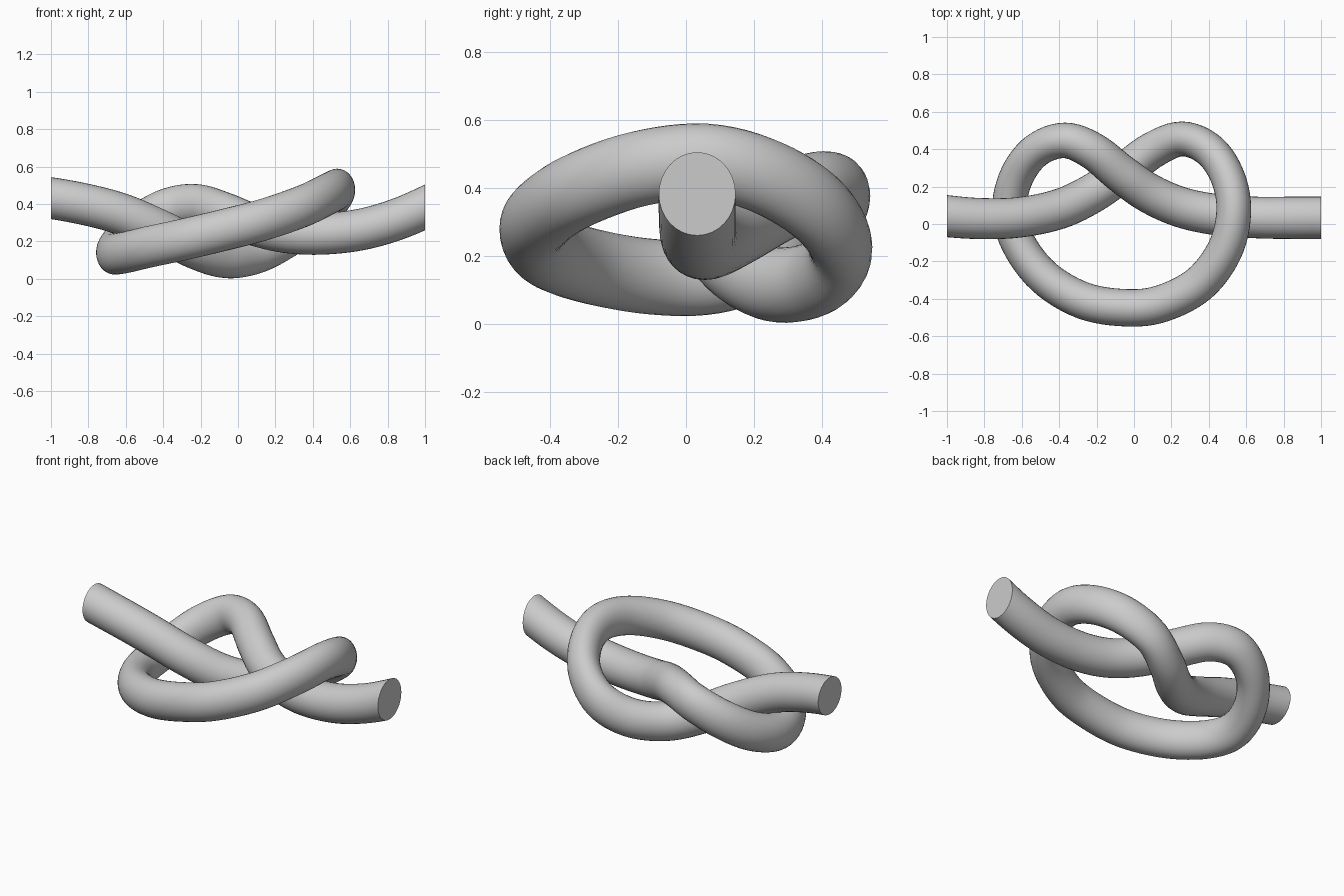
import bpy, bmesh, math
from mathutils import Vector

if "Cube" in bpy.data.objects:
    bpy.data.objects.remove(bpy.data.objects["Cube"])

# Rope path: x, y, z and half-width of the section (squeezed in the tight bends)
PATH = [
    (-1.30, 0.05, 0.46, 0.113), (-1.10, 0.05, 0.445, 0.113),
    (-0.85, 0.03, 0.405, 0.110), (-0.62, 0.035, 0.345, 0.108),
    (-0.40, 0.08, 0.25, 0.107), (-0.22, 0.165, 0.16, 0.105),
    (-0.06, 0.275, 0.114, 0.102), (0.10, 0.395, 0.14, 0.098),
    (0.26, 0.455, 0.225, 0.093), (0.41, 0.39, 0.335, 0.092),
    (0.505, 0.24, 0.43, 0.092), (0.533, 0.06, 0.477, 0.093),
    (0.485, -0.14, 0.455, 0.096), (0.35, -0.32, 0.39, 0.099),
    (0.15, -0.425, 0.32, 0.100), (-0.04, -0.448, 0.27, 0.100),
    (-0.27, -0.41, 0.215, 0.099), (-0.48, -0.285, 0.17, 0.096),
    (-0.62, -0.10, 0.138, 0.093), (-0.667, 0.08, 0.14, 0.092),
    (-0.625, 0.26, 0.20, 0.092), (-0.52, 0.395, 0.295, 0.092),
    (-0.37, 0.447, 0.375, 0.095), (-0.22, 0.39, 0.395, 0.100),
    (-0.07, 0.27, 0.35, 0.104), (0.08, 0.165, 0.29, 0.106),
    (0.25, 0.09, 0.25, 0.108), (0.44, 0.05, 0.24, 0.110),
    (0.65, 0.035, 0.262, 0.111), (0.85, 0.033, 0.318, 0.113),
    (1.05, 0.033, 0.405, 0.113), (1.30, 0.033, 0.53, 0.113),
]
HALF_HEIGHT = 0.111
SIDES, STEPS = 32, 6


def smooth_path(points, steps):
    """Catmull-Rom samples of the path."""
    p = [Vector(q) for q in points]
    out = []
    for i in range(1, len(p) - 2):
        a, b, c, d = p[i - 1:i + 3]
        for k in range(steps):
            t = k / steps
            out.append(0.5 * (2 * b + (c - a) * t + (2 * a - 5 * b + 4 * c - d) * t * t
                              + (3 * b - a - 3 * c + d) * t ** 3))
    out.append(p[-2])
    return out


# Sweep an elliptical section along the knot
samples = smooth_path(PATH, STEPS)
bm = bmesh.new()
rings = []
for i, s in enumerate(samples):
    tangent = (samples[min(i + 1, len(samples) - 1)] - samples[max(i - 1, 0)]).xyz.normalized()
    side = tangent.cross(Vector((0, 0, 1))).normalized()
    up = side.cross(tangent)
    ring = []
    for k in range(SIDES):
        a = math.tau * k / SIDES
        ring.append(bm.verts.new(s.xyz + side * (s.w * math.cos(a)) + up * (HALF_HEIGHT * math.sin(a))))
    rings.append(ring)
for r0, r1 in zip(rings, rings[1:]):
    for k in range(SIDES):
        n = (k + 1) % SIDES
        bm.faces.new((r0[k], r0[n], r1[n], r1[k]))
for end in (rings[0], rings[-1]):
    bm.faces.new(end)

# Cut both rope ends flat at x = -1 and x = 1
for x in (-1, 1):
    cut = bmesh.ops.bisect_plane(bm, geom=bm.verts[:] + bm.edges[:] + bm.faces[:],
                                 plane_co=(x, 0, 0), plane_no=(x, 0, 0), clear_outer=True)
    edges = [e for e in cut["geom_cut"] if isinstance(e, bmesh.types.BMEdge)]
    if edges:
        bmesh.ops.holes_fill(bm, edges=edges, sides=0)
bmesh.ops.recalc_face_normals(bm, faces=bm.faces[:])

mesh = bpy.data.meshes.new("knotted_rope")
bm.to_mesh(mesh)
bm.free()
rope = bpy.data.objects.new("knotted_rope", mesh)
bpy.context.collection.objects.link(rope)
bpy.context.view_layer.objects.active = rope
rope.select_set(True)
bpy.ops.object.shade_smooth_by_angle(angle=math.radians(40))
